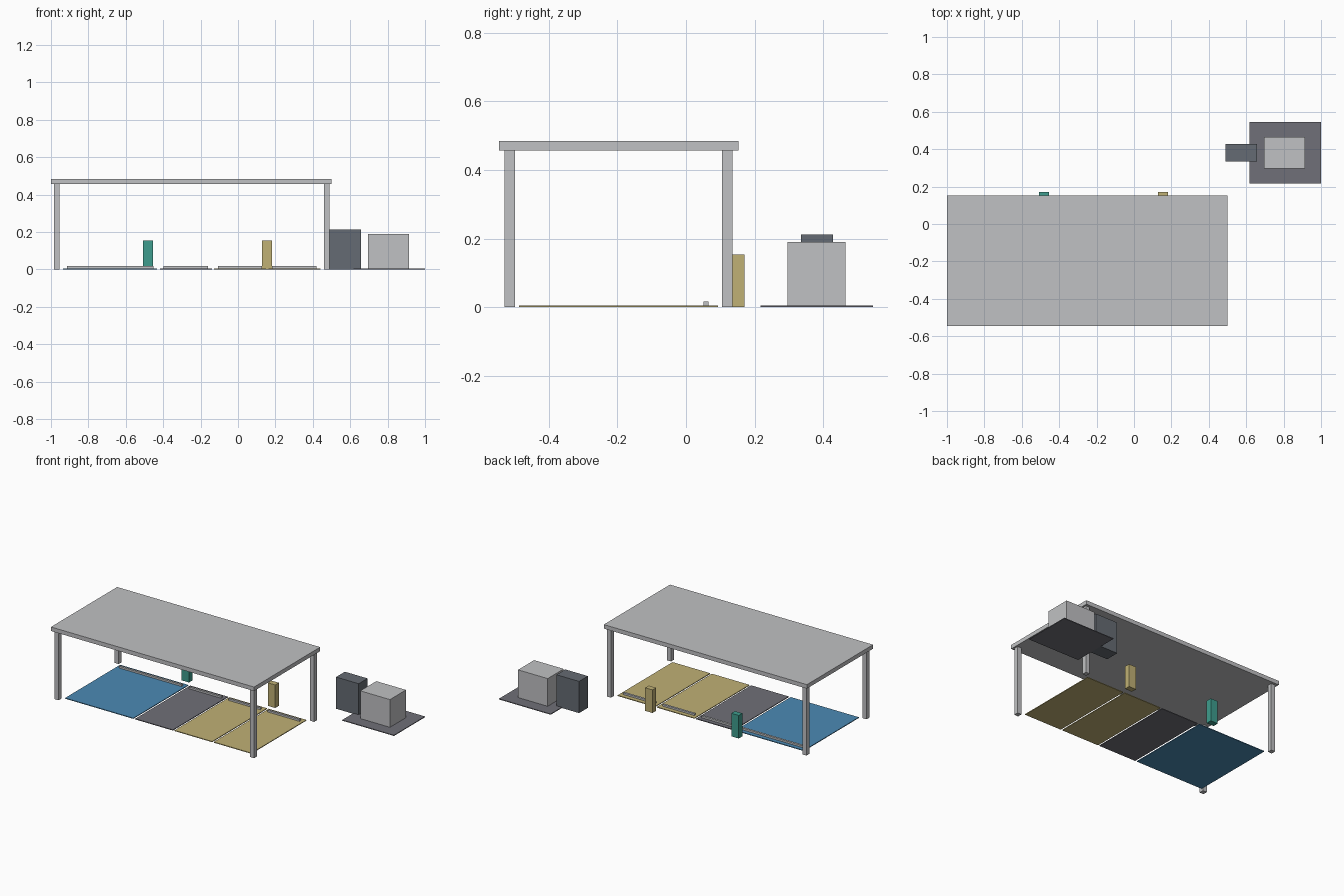
import bpy

if "Cube" in bpy.data.objects:
    bpy.data.objects.remove(bpy.data.objects["Cube"])


def material(name, r, g, b):
    """Flat colour given as 0-255 sRGB, stored linear."""
    m = bpy.data.materials.new(name)
    lin = [((c / 255 + 0.055) / 1.055) ** 2.4 for c in (r, g, b)]
    m.diffuse_color = (*lin, 1)
    m.use_nodes = True
    m.node_tree.nodes["Principled BSDF"].inputs["Base Color"].default_value = m.diffuse_color
    return m


LIGHT = material("light_grey", 192, 193, 195)
PAD = material("mid_grey", 112, 112, 120)
DARK = material("dark_grey", 101, 107, 115)
BLUE = material("blue", 76, 138, 180)
SAND = material("sand_yellow", 192, 177, 117)
TEAL = material("teal", 62, 157, 142)


def box(name, x, y, z, mat):
    """Box from (min, max) ranges on each axis."""
    bpy.ops.mesh.primitive_cube_add(size=1)
    ob = bpy.context.object
    ob.name = name
    ob.location = [(a + b) / 2 for a, b in (x, y, z)]
    ob.scale = [b - a for a, b in (x, y, z)]
    bpy.ops.object.transform_apply(location=True, rotation=False, scale=True)
    ob.data.materials.append(mat)
    return ob


# Canopy roof and its four posts
box("canopy_roof", (-1, 0.5), (-0.545, 0.153), (0.457, 0.484), LIGHT)
for sx, x in (("left", -0.985), ("right", 0.459)):
    for sy, y in (("front", -0.529), ("back", 0.105)):
        box(f"{sy}_{sx}_post", (x, x + 0.03), (y, y + 0.031), (0, 0.457), LIGHT)

# Parking bays, each with a wheel stop near the back
bays = (("wide_bay", -0.936, -0.432, BLUE), ("grey_bay", -0.418, -0.14, PAD),
        ("left_charging_bay", -0.128, 0.15, SAND),
        ("right_charging_bay", 0.162, 0.44, SAND))
for name, x0, x1, mat in bays:
    box(name, (x0, x1), (-0.487, 0.093), (0, 0.005), mat)
    box(name + "_wheel_stop", (x0 + 0.021, x1 - 0.021), (0.051, 0.065),
        (0.005, 0.017), LIGHT)

# Charging pillars behind the bays
for name, x, mat in (("teal_pillar", -0.509, TEAL), ("sand_pillar", 0.128, SAND)):
    box(name, (x, x + 0.054), (0.133, 0.171), (0, 0.154), mat)

# Utility pad with transformer and switch cabinet
box("utility_pad", (0.618, 1), (0.217, 0.545), (0, 0.005), PAD)
box("transformer", (0.696, 0.915), (0.296, 0.465), (0.002, 0.19), LIGHT)
box("switch_cabinet", (0.49, 0.657), (0.335, 0.428), (0.0005, 0.212), DARK)
